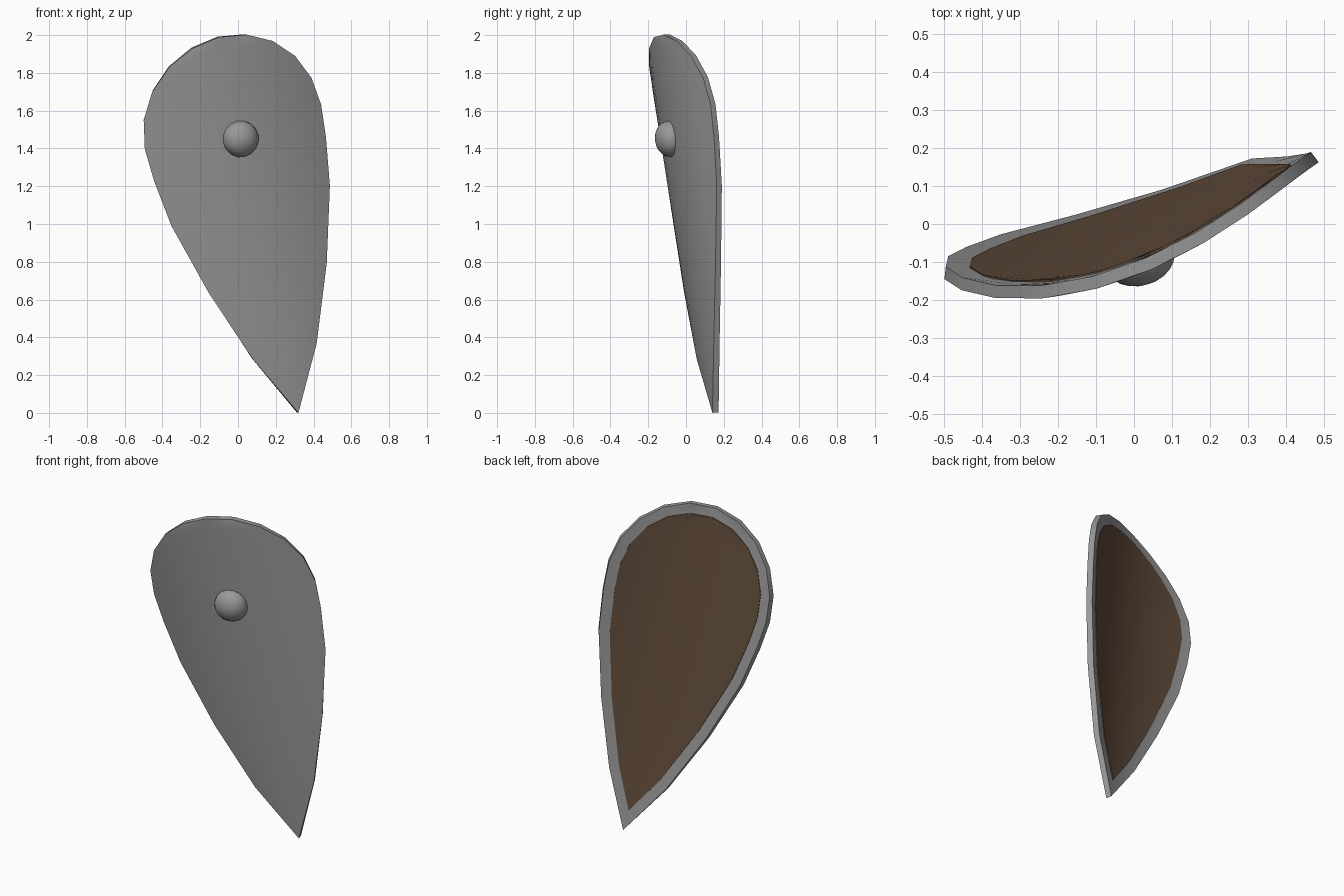
import bpy, bmesh, math
from mathutils import Vector, Matrix

if "Cube" in bpy.data.objects:
    bpy.data.objects.remove(bpy.data.objects["Cube"])

# Leaning shield frame: U across, V from tip to top, N outward from the front
TIP = Vector((0.32, 0.14, 0.0))
V = Vector((-0.204, -0.151, 0.967)).normalized()
U = Vector((0.94, 0.25, 0.233))
U = (U - V * U.dot(V)).normalized()
N = U.cross(V).normalized()
R = 1.22          # radius of the shield's curve
THICK = 0.034


def material(name, rgb):
    m = bpy.data.materials.new(name)
    m.diffuse_color = (*rgb, 1)
    m.use_nodes = True
    m.node_tree.nodes["Principled BSDF"].inputs["Base Color"].default_value = m.diffuse_color
    return m


GREY = material("steel grey", (0.32, 0.32, 0.32))
BROWN = material("leather brown", (0.125, 0.074, 0.045))


def place(u, v, depth):
    """Point on the curved shield, depth measured inward from the front."""
    s = (R - depth) / R
    return TIP + U * (u * s) + V * v + N * (math.sqrt(R * R - u * u) * s - R)


def finish(bm, name, mat, angle):
    bmesh.ops.recalc_face_normals(bm, faces=bm.faces)
    me = bpy.data.meshes.new(name)
    bm.to_mesh(me)
    bm.free()
    ob = bpy.data.objects.new(name, me)
    bpy.context.collection.objects.link(ob)
    me.materials.append(mat)
    bpy.ops.object.select_all(action='DESELECT')
    bpy.context.view_layer.objects.active = ob
    ob.select_set(True)
    bpy.ops.object.shade_smooth_by_angle(angle=math.radians(angle))
    return ob


def curved_plate(name, profile, d0, d1, mat, cols=10):
    """Closed plate from a half outline (half width, height), tip to top."""
    bm = bmesh.new()
    sheets = []
    for d in (d0, d1):
        rows = []
        for w, v in profile:
            if w < 1e-6:
                rows.append([bm.verts.new(place(0, v, d))] * (cols + 1))
            else:
                rows.append([bm.verts.new(place(w * (2 * i / cols - 1), v, d))
                             for i in range(cols + 1)])
        sheets.append(rows)

    def face(*vs):
        bm.faces.new(list(dict.fromkeys(vs)))

    for rows in sheets:
        for a, b in zip(rows, rows[1:]):
            for i in range(cols):
                face(a[i], a[i + 1], b[i + 1], b[i])
    f, k = sheets
    for j in range(len(profile) - 1):
        for i in (0, cols):
            face(f[j][i], f[j + 1][i], k[j + 1][i], k[j][i])
    return finish(bm, name, mat, 40)


def inset(profile, t):
    """Half outline moved inward by t."""
    full = [Vector((-profile[1][0], profile[1][1]))] + [Vector(p) for p in profile]
    full.append(Vector((-profile[-2][0], profile[-2][1])))
    out = []
    for a, b, c in zip(full, full[1:], full[2:]):
        e1, e2 = (b - a).normalized(), (c - b).normalized()
        n1, n2 = Vector((-e1.y, e1.x)), Vector((-e2.y, e2.x))
        p = b + (n1 + n2) * (t / (1 + n1.dot(n2)))
        out.append((max(p.x, 0), p.y))
    out[0] = (0, out[0][1])
    out[-1] = (0, out[-1][1])
    return out


# Half outline: straight-sided point, then a round top
outline = [(0, 0), (0.18, 0.336), (0.333, 0.735), (0.447, 1.126), (0.485, 1.382)]
for i in range(5, -1, -1):
    a = math.radians(18 * i)
    outline.append((0.497 * math.sin(a), 1.556 + 0.5 * math.cos(a)))

curved_plate("shield_body", outline, 0, THICK, GREY)
curved_plate("back_lining", inset(outline, 0.06), THICK - 0.003, THICK + 0.004, BROWN)

# Domed boss on the front
bm = bmesh.new()
bmesh.ops.create_uvsphere(bm, u_segments=16, v_segments=12, radius=1)
bmesh.ops.bisect_plane(bm, geom=bm.verts[:] + bm.edges[:] + bm.faces[:],
                       plane_co=(0, 0, -0.15), plane_no=(0, 0, -1), clear_outer=True)
bmesh.ops.holes_fill(bm, edges=[e for e in bm.edges if e.is_boundary])
axes = Matrix((U, V, N)).transposed().to_4x4()
bm.transform(Matrix.Translation(TIP + V * 1.5) @ axes @ Matrix.Diagonal((0.097, 0.097, 0.076, 1)))
finish(bm, "boss", GREY, 40)
